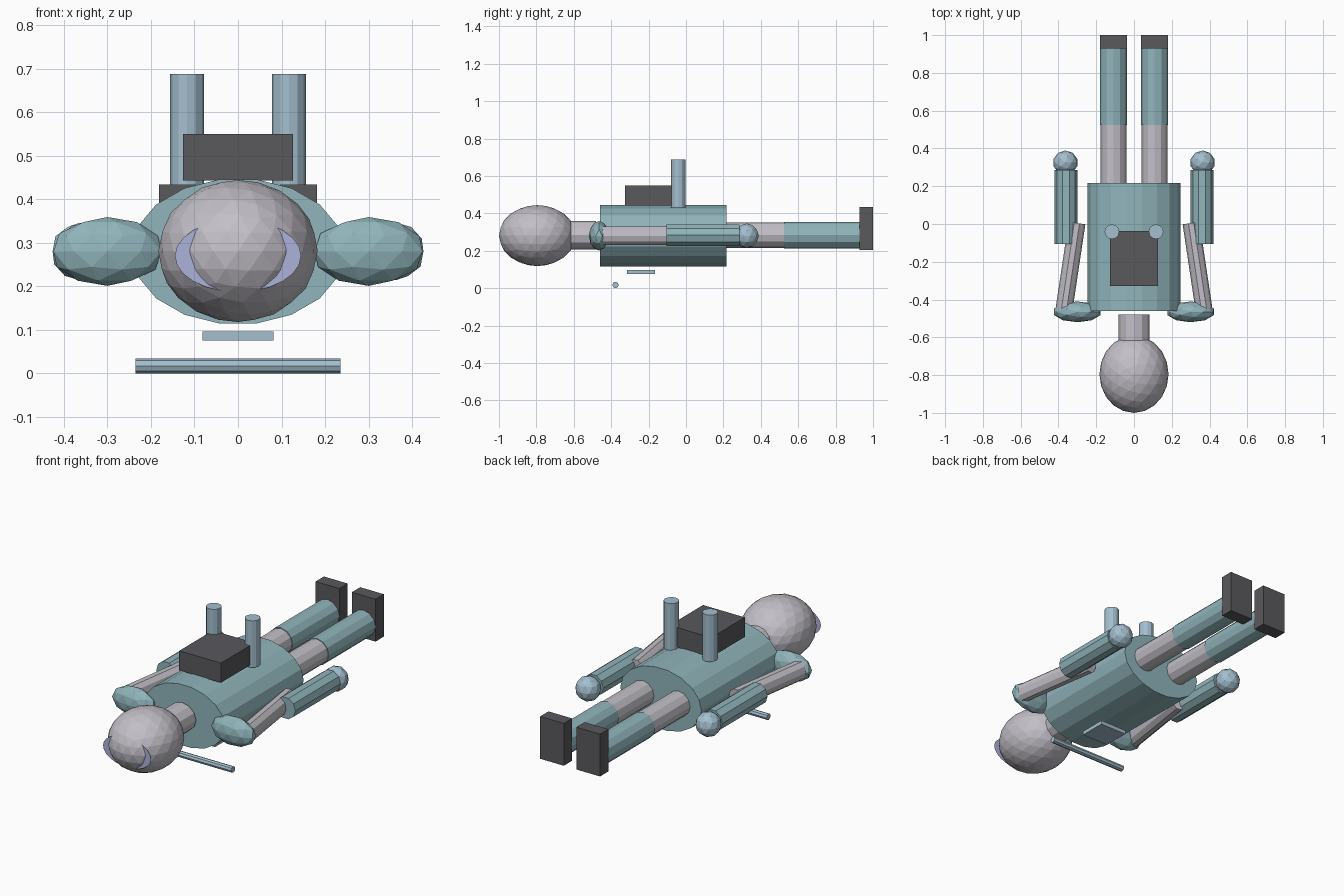
import bpy, math
from mathutils import Vector, Matrix

if "Cube" in bpy.data.objects:
    bpy.data.objects.remove(bpy.data.objects["Cube"])


def mat(name, rgb):
    m = bpy.data.materials.new(name)
    m.diffuse_color = (*rgb, 1)
    m.use_nodes = True
    m.node_tree.nodes["Principled BSDF"].inputs["Base Color"].default_value = m.diffuse_color
    return m


TEAL = mat("teal", (0.28, 0.46, 0.50))
BLUE = mat("pale_blue", (0.37, 0.52, 0.62))
DARK = mat("dark", (0.10, 0.10, 0.11))
VISOR = mat("violet", (0.42, 0.45, 0.70))
GREY = mat("grey", (0.54, 0.52, 0.57))


def finish(name, material):
    ob = bpy.context.object
    ob.name = name
    ob.data.materials.append(material)
    return ob


def box(name, lo, hi, material):
    lo, hi = Vector(lo), Vector(hi)
    bpy.ops.mesh.primitive_cube_add(size=1)
    ob = finish(name, material)
    ob.data.transform(Matrix.Translation((lo + hi) / 2) @ Matrix.Diagonal((*(hi - lo), 1)))


def tube(name, a, b, rx, material, sides=12, rz=None):
    """Cylinder from a to b; rz is the second radius (vertical when lying)."""
    a, b = Vector(a), Vector(b)
    d = b - a
    bpy.ops.mesh.primitive_cylinder_add(vertices=sides, radius=1, depth=d.length)
    ob = finish(name, material)
    w = d.normalized()
    up = Vector((0, 1, 0)) if abs(w.z) > 0.9 else Vector((0, 0, 1))
    u = w.cross(up).normalized()
    v = w.cross(u)
    rot = Matrix((u, v, w)).transposed().to_4x4()
    # quarter turn puts a vertex on the horizontal axis
    ob.data.transform(Matrix.Translation((a + b) / 2) @ rot
                      @ Matrix.Diagonal((rx, rz or rx, 1, 1))
                      @ Matrix.Rotation(math.pi / 2, 4, 'Z'))


def ball(name, c, r, material, sub=2):
    bpy.ops.mesh.primitive_ico_sphere_add(subdivisions=sub, radius=1)
    ob = finish(name, material)
    ob.data.transform(Matrix.Translation(c) @ Matrix.Diagonal((*r, 1)))


# body, neck and helmet
tube("torso", (0, -0.46, 0.28), (0, 0.217, 0.28), 0.245, TEAL, 18, 0.168)
tube("neck", (0, -0.63, 0.283), (0, -0.48, 0.283), 0.083, GREY, 12, 0.077)
ball("head", (0, -0.795, 0.281), (0.183, 0.205, 0.163), GREY, 3)

# flat visor disc cutting through the front of the head
bpy.ops.mesh.primitive_circle_add(vertices=24, radius=1, fill_type='NGON')
visor = finish("visor", VISOR)
visor.data.transform(Matrix.Translation((0, -0.957, 0.27))
                     @ Matrix.Diagonal((0.145, 1, 0.083, 1))
                     @ Matrix.Rotation(math.pi / 2, 4, 'X'))

# arms, legs and pack thrusters on both sides
for side, s in (("left", -1), ("right", 1)):
    ball(side + "_shoulder", (s * 0.30, -0.465, 0.28), (0.13, 0.055, 0.079), TEAL)
    tube(side + "_upper_arm", (s * 0.37, -0.45, 0.28), (s * 0.302, 0.005, 0.28), 0.045, GREY, 10, 0.053)
    tube(side + "_forearm", (s * 0.36, -0.105, 0.283), (s * 0.36, 0.285, 0.283), 0.06, TEAL, 10)
    ball(side + "_hand", (s * 0.363, 0.325, 0.28), (0.066, 0.064, 0.066), BLUE)
    tube(side + "_thigh", (s * 0.109, 0.20, 0.283), (s * 0.109, 0.525, 0.283), 0.068, GREY, 12)
    tube(side + "_shin", (s * 0.109, 0.525, 0.283), (s * 0.109, 0.93, 0.283), 0.072, TEAL, 12)
    x0, x1 = sorted((s * 0.038, s * 0.181))
    box(side + "_boot", (x0, 0.928, 0.203), (x1, 1.0, 0.434), DARK)
    tube(side + "_tank", (s * 0.117, -0.041, 0.432), (s * 0.117, -0.041, 0.687), 0.039, BLUE, 12)

# chest pack, rear plate and loose rod
box("pack", (-0.126, -0.327, 0.443), (0.126, -0.037, 0.55), DARK)
box("plate", (-0.081, -0.315, 0.075), (0.081, -0.167, 0.096), BLUE)
tube("rod", (-0.235, -0.377, 0.017), (0.235, -0.377, 0.017), 0.017, BLUE, 8)
